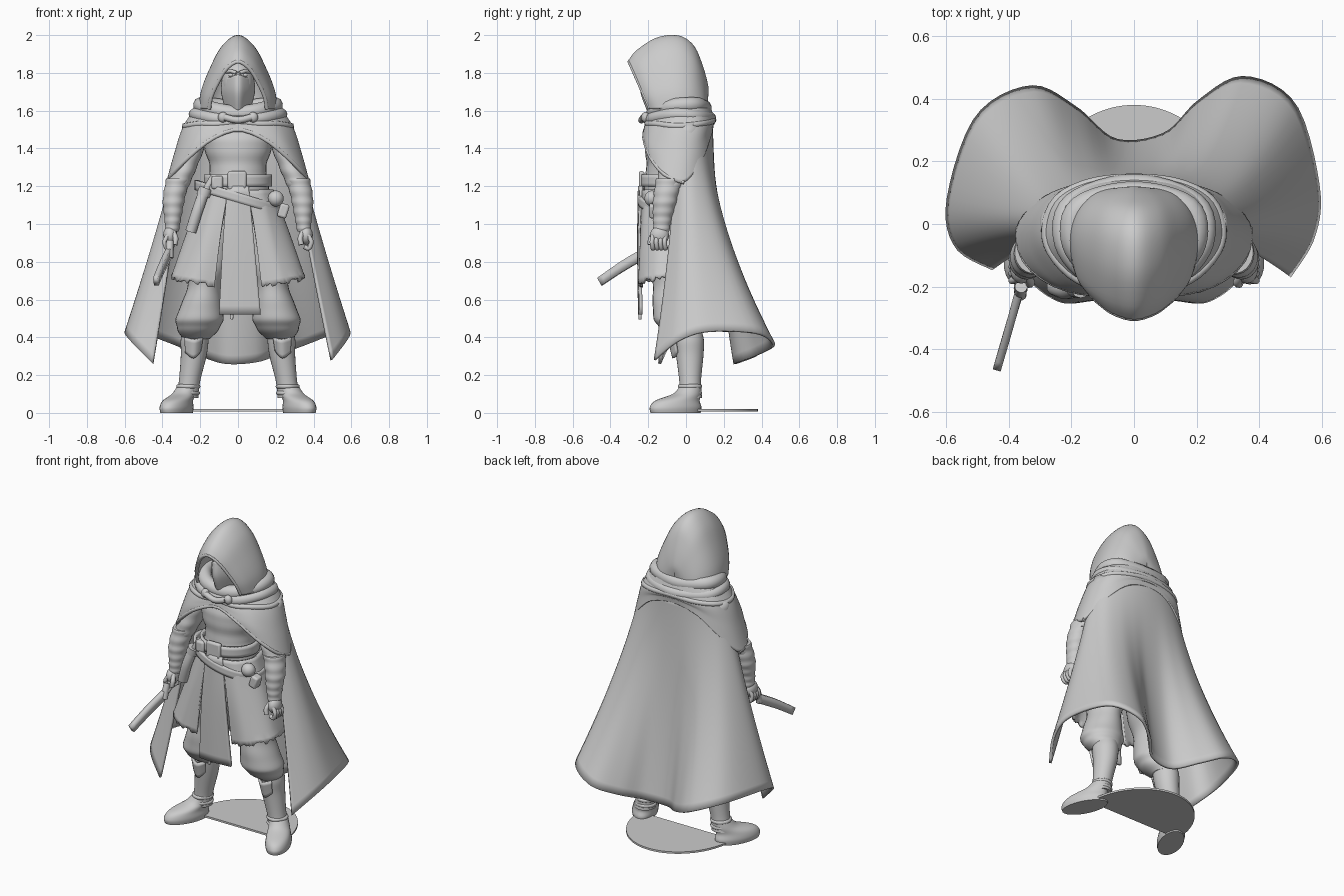
import bpy, bmesh, math, random
from mathutils import Vector, Matrix

random.seed(4)
if "Cube" in bpy.data.objects:
    bpy.data.objects.remove(bpy.data.objects["Cube"], do_unlink=True)

clay = bpy.data.materials.new("clay_grey")
clay.use_nodes = True
COLOUR = (0.6, 0.6, 0.6, 1)
clay.diffuse_color = COLOUR
clay.node_tree.nodes["Principled BSDF"].inputs["Base Color"].default_value = COLOUR


def spline(points, count, closed=False):
    """Sample a smooth curve through points of any dimension."""
    total = len(points)
    spans = total if closed else total - 1

    def pick(i):
        return points[i % total] if closed else points[max(0, min(total - 1, i))]

    result = []
    for step in range(count):
        place = spans * step / (count if closed else count - 1)
        i = min(int(place), spans - 1)
        t = place - i
        result.append(tuple(
            b + t / 2 * (c - a + t * (2 * a - 5 * b + 4 * c - d + t * (3 * b - 3 * c + d - a)))
            for a, b, c, d in zip(pick(i - 1), pick(i), pick(i + 1), pick(i + 2))))
    return result


def finish(name, bm, thick=0.0, bevel=0.0):
    bmesh.ops.recalc_face_normals(bm, faces=bm.faces)
    mesh = bpy.data.meshes.new(name)
    bm.to_mesh(mesh)
    bm.free()
    mesh.materials.append(clay)
    for face in mesh.polygons:
        face.use_smooth = True
    mesh.set_sharp_from_angle(angle=math.radians(50))
    obj = bpy.data.objects.new(name, mesh)
    bpy.context.collection.objects.link(obj)
    if thick:
        solid = obj.modifiers.new("thickness", "SOLIDIFY")
        solid.thickness, solid.offset = thick, 0
    if bevel:
        round_off = obj.modifiers.new("rounding", "BEVEL")
        round_off.width, round_off.segments = bevel, 3


def grid(name, rows, closed=False, caps=False, thick=0.0):
    bm = bmesh.new()
    lines = [[bm.verts.new(p) for p in row] for row in rows]
    count = len(rows[0])
    for upper, lower in zip(lines, lines[1:]):
        for i in range(count if closed else count - 1):
            j = (i + 1) % count
            bm.faces.new((upper[i], upper[j], lower[j], lower[i]))
    if caps:
        bm.faces.new(lines[0])
        bm.faces.new(lines[-1])
    finish(name, bm, thick)


def sheet(name, rows, across, down, thick, closed=False, ragged=0.0):
    """Cloth lofted through a few guide rows."""
    wide = [spline(row, across, closed) for row in rows]
    columns = [spline(column, down) for column in zip(*wide)]
    full = [list(row) for row in zip(*columns)]
    full[-1] = [(x, y, z + random.uniform(-ragged, ragged)) for x, y, z in full[-1]]
    grid(name, full, closed, thick=thick)


def tube(name, stations, steps=28, ripple=0.0, waves=6, turn=0.0):
    """Level elliptical rings: x, y, z, x radius, y radius."""
    rows = []
    for k, (x, y, z, rx, ry) in enumerate(spline(stations, steps)):
        swell = 1 + ripple * math.sin(math.tau * waves * k / steps)
        ring = []
        for i in range(28):
            a = math.tau * i / 28
            offset = Matrix.Rotation(turn, 3, "Z") @ Vector((rx * math.cos(a), ry * math.sin(a), 0))
            ring.append(Vector((x, y, z)) + offset * swell)
        rows.append(ring)
    grid(name, rows, closed=True, caps=True)


def roll(name, points, radius, closed=False):
    """Round cord, strap or fold along a path."""
    curve = bpy.data.curves.new(name, "CURVE")
    curve.dimensions = "3D"
    curve.bevel_depth, curve.bevel_resolution, curve.use_fill_caps = radius, 4, True
    path = spline(points, 48 if closed else 24, closed)
    line = curve.splines.new("POLY")
    line.points.add(len(path) - 1)
    for point, place in zip(line.points, path):
        point.co = (*place, 1)
    line.use_cyclic_u = closed
    curve.materials.append(clay)
    obj = bpy.data.objects.new(name, curve)
    bpy.context.collection.objects.link(obj)


def ball(name, centre, size):
    bm = bmesh.new()
    bmesh.ops.create_uvsphere(bm, u_segments=24, v_segments=16, radius=1,
                              matrix=Matrix.Translation(centre) @ Matrix.Diagonal((*size, 1)))
    finish(name, bm)


def block(name, centre, size, tilt=0.0):
    bm = bmesh.new()
    bmesh.ops.create_cube(bm, size=1, matrix=Matrix.Translation(centre)
                          @ Matrix.Rotation(tilt, 4, "Y") @ Matrix.Diagonal((*size, 1)))
    finish(name, bm, bevel=0.012)


def whole(half):
    """Close a half ring with its mirror image."""
    return half + [(-x, y, z) for x, y, z in half[-2:0:-1]]


def flip(points, side):
    return [(p[0] * side, *p[1:]) for p in points]


# Ground plate: rounded behind, straight between the feet
bm = bmesh.new()
edge = [(0.33 * math.cos(math.pi * i / 32), 0.38 * math.sin(math.pi * i / 32)) for i in range(33)]
bottom = bm.faces.new([bm.verts.new((x, y, 0.008)) for x, y in edge])
top = bmesh.ops.extrude_face_region(bm, geom=[bottom])["geom"]
bmesh.ops.translate(bm, vec=(0, 0, 0.012), verts=[v for v in top if isinstance(v, bmesh.types.BMVert)])
finish("ground_plate", bm)

# Body
tube("torso", [(0, -.05, .88, .15, .13), (0, -.06, 1.05, .18, .15), (0, -.08, 1.2, .165, .145),
               (0, -.08, 1.3, .15, .13), (0, -.08, 1.42, .185, .135), (0, -.06, 1.52, .2, .125),
               (0, -.05, 1.63, .11, .09)], steps=48, ripple=.01, waves=9)

for side, label in ((-1, "right"), (1, "left")):
    # Legs and boots
    tube(label + "_trouser", flip([(.1, -.06, 1, .11, .13), (.15, -.06, .8, .11, .13),
         (.18, -.06, .65, .092, .115), (.2, -.05, .52, .124, .125), (.21, -.03, .45, .114, .11),
         (.22, .01, .39, .07, .075)], side), steps=40, ripple=.02, waves=5)
    tube(label + "_boot_shaft", flip([(.225, .01, .43, .07, .075), (.23, .015, .38, .074, .08),
         (.235, .02, .3, .068, .072), (.258, .022, .16, .056, .057), (.27, .025, .08, .06, .06)], side))
    tube(label + "_foot", flip([(.325, -.055, 0, .07, .142), (.325, -.055, .03, .074, .146),
         (.318, -.045, .065, .068, .125), (.287, .005, .1, .06, .078), (.268, .022, .135, .058, .06)],
         side), turn=side * .42)
    for z in (.105, .14):
        roll(label + "_ankle_wrap", [(side * (.27 - z / 20) + .052 * math.cos(a), .022 + .053 * math.sin(a), z)
             for a in range(6)], .012, True)
    sheet(label + "_boot_flap", [flip([(.19, -.06, .4), (.23, -.09, .39), (.28, -.06, .4)], side),
          flip([(.2, -.045, .33), (.235, -.065, .29), (.275, -.045, .32)], side)], 9, 5, .015)

    # Arms with wrapped forearms
    tube(label + "_sleeve", flip([(.18, -.03, 1.55, .06, .07), (.235, -.035, 1.42, .065, .08),
         (.29, -.065, 1.28, .064, .08), (.325, -.09, 1.19, .06, .065)], side), ripple=.025, waves=5)
    tube(label + "_forearm", flip([(.318, -.09, 1.24, .062, .068), (.34, -.11, 1.13, .058, .064),
         (.345, -.125, 1.03, .044, .05), (.35, -.13, .96, .036, .042)], side), steps=44, ripple=.03, waves=6)
    ball(label + "_palm", (side * .36, -.14, .94), (.036, .05, .05))
    for finger in range(4):
        y = -.175 + finger * .022
        roll(label + "_finger", flip([(.372, y, .94), (.388, y - .005, .905), (.375, y, .872),
             (.35, y, .88)], side), .0125)
    roll(label + "_thumb", flip([(.345, -.16, .96), (.33, -.185, .925), (.335, -.19, .89)], side), .014)

    # Side skirt with a torn hem
    sheet(label + "_skirt_flap", [
        flip([(.05, -.225, 1.18), (.13, -.195, 1.18), (.18, -.1, 1.18), (.15, .04, 1.18)], side),
        flip([(.09, -.235, .95), (.18, -.22, .95), (.26, -.12, .96), (.24, .05, .96)], side),
        flip([(.125, -.235, .67), (.24, -.24, .69), (.345, -.14, .71), (.32, .05, .73)], side)],
        40, 14, .016, ragged=.012)

# Centre skirt panel
sheet("skirt_panel", [[(-.055, -.235, 1.2), (0, -.245, 1.2), (.055, -.235, 1.2)],
                      [(-.08, -.245, .9), (0, -.25, .9), (.085, -.245, .9)],
                      [(-.1, -.238, .52), (.01, -.245, .52), (.12, -.238, .52)]], 13, 12, .018)
roll("loose_thread", [(-.035, -.243, .53), (-.032, -.243, .51), (-.035, -.243, .495)], .008)


# Belts, buckle and gear
def belt(name, rx, ry, height, slope, width):
    ring = [(rx * math.sin(a), -.08 - ry * math.cos(a), height - slope * rx * math.sin(a))
            for a in [math.tau * i / 16 for i in range(16)]]
    rows = [[(x, y, z + lift) for x, y, z in ring] for lift in (width, -width)]
    sheet(name, rows, 48, 4, .018, closed=True)


belt("waist_belt", .172, .152, 1.23, 0, .032)
belt("slung_belt", .22, .168, 1.14, .3, .026)
block("buckle", (-.005, -.235, 1.23), (.1, .03, .1))
block("belt_pouch", (-.11, -.21, 1.22), (.06, .05, .07))
block("hip_clasp", (.24, -.165, 1.07), (.05, .06, .075), .3)
ball("hip_flask", (.2, -.18, 1.135), (.042, .04, .042))
roll("sheath", [(-.18, -.2, 1.17), (-.215, -.21, 1.07), (-.25, -.2, .96)], .03)
roll("sheath_collar", [(-.17, -.2, 1.19), (-.185, -.2, 1.15)], .036)
roll("sheathed_grip", [(-.13, -.2, 1.25), (-.175, -.2, 1.17)], .018)

# Drawn short blade
grid("blade", [spline([(-.36, -.19, .89), (-.398, -.33, .81), (-.438, -.467, .715)], 9),
               spline([(-.363, -.21, .82), (-.4, -.335, .747), (-.432, -.445, .675)], 9)], thick=.026)
roll("blade_grip", [(-.34, -.07, .975), (-.352, -.14, .92), (-.362, -.21, .86)], .022)
roll("blade_guard", [(-.36, -.2, .91), (-.362, -.215, .865), (-.362, -.225, .82)], .02)

# Long cape with two swelling folds at the back
hem = [(-.45, -.14, .26), (-.565, -.07, .38), (-.59, .08, .43), (-.5, .34, .42), (-.33, .435, .36),
       (-.19, .37, .3), (-.06, .265, .26), (.1, .285, .27), (.21, .39, .31), (.35, .465, .36),
       (.51, .38, .42), (.585, .12, .43), (.57, -.04, .38), (.495, -.165, .28)]
rows = []
for k in range(28):
    t = k / 27
    row = []
    for i, (x, y, z) in enumerate(hem):
        a = math.radians(-70 - 220 * i / 13)
        x0, y0, z0 = .285 * math.sin(a), -.135 * math.cos(a), 1.53
        row.append((x0 + (x - x0) * t ** 1.15, y0 + (y - y0) * t ** 1.65, z0 + (z - z0) * t))
    rows.append(spline(row, 72))
grid("cape", rows, thick=.016)

# Shoulder mantle over the upper arms, parted at the chest
neck = whole([(0, -.16, 1.6), (.07, -.15, 1.6), (.13, -.12, 1.62), (.18, -.07, 1.64),
              (.19, 0, 1.65), (.17, .06, 1.65), (.1, .1, 1.65), (0, .11, 1.65)])
shoulder = whole([(0, -.205, 1.54), (.11, -.2, 1.53), (.2, -.16, 1.53), (.268, -.08, 1.52),
                  (.278, 0, 1.52), (.24, .08, 1.53), (.14, .13, 1.54), (0, .145, 1.55)])
drape = whole([(0, -.212, 1.52), (.13, -.215, 1.48), (.24, -.185, 1.43), (.315, -.1, 1.38),
               (.325, 0, 1.38), (.265, .08, 1.43), (.15, .125, 1.5), (0, .14, 1.53)])
border = [(0, -.215, 1.5), (.14, -.22, 1.45), (.265, -.185, 1.35), (.35, -.11, 1.26),
          (.368, -.01, 1.22), (.285, .08, 1.34), (.16, .125, 1.46), (0, .135, 1.5)]
sheet("mantle", [neck, shoulder, drape, whole(border)], 64, 18, .016, closed=True)
roll("mantle_seam", shoulder, .016, True)
roll("mantle_border", flip(border[4:0:-1], -1) + border[:5], .011)

# Rolled cowl folds and clasp
roll("cowl_upper_fold", whole([(0, -.17, 1.585), (.11, -.15, 1.6), (.19, -.06, 1.625),
                               (.17, .05, 1.63), (0, .095, 1.615)]), .042, True)
roll("cowl_lower_fold", whole([(0, -.185, 1.55), (.13, -.165, 1.56), (.22, -.06, 1.58),
                               (.195, .065, 1.57), (0, .125, 1.56)]), .035, True)
roll("clasp_bar", [(-.07, -.225, 1.565), (0, -.235, 1.55), (.07, -.225, 1.565)], .018)
for side in (-1, 1):
    ball("clasp_end", (side * .08, -.215, 1.565), (.026, .022, .028))

# Masked face
ball("head", (0, -.11, 1.745), (.085, .1, .125))
sheet("face_mask", [[(-.08, -.13, 1.77), (-.04, -.195, 1.775), (0, -.225, 1.79), (.04, -.195, 1.775), (.08, -.13, 1.77)],
                    [(-.085, -.12, 1.7), (-.045, -.19, 1.7), (0, -.235, 1.7), (.045, -.19, 1.7), (.085, -.12, 1.7)],
                    [(-.06, -.11, 1.6), (-.03, -.17, 1.6), (0, -.2, 1.6), (.03, -.17, 1.6), (.06, -.11, 1.6)]],
      21, 12, .012)
for side in (-1, 1):
    roll("brow", flip([(.008, -.208, 1.8), (.035, -.194, 1.808), (.065, -.16, 1.806)], side), .01)
    ball("eye", (side * .035, -.186, 1.788), (.016, .012, .009))

# Hood: pointed arches from the rim to the nape
ARCH = [(-1, 0), (-.93, .25), (-.7, .56), (-.4, .85), (0, 1), (.4, .85), (.7, .56), (.93, .25), (1, 0)]
arches = []
for base_y, peak_y, peak_z, half_width in (
        (-.19, -.3, 1.86, .152), (-.15, -.255, 1.915, .182), (-.07, -.15, 1.98, .2),
        (-.01, -.04, 1.99, .198), (.045, .035, 1.94, .175), (.09, .08, 1.84, .13),
        (.105, .11, 1.73, .07), (.1, .11, 1.68, 0)):
    arches.append([(x * half_width, base_y + (peak_y - base_y) * h, 1.61 + (peak_z - 1.61) * h)
                   for x, h in ARCH])
sheet("hood", arches, 41, 30, .016)
roll("hood_rim", arches[0], .01)
